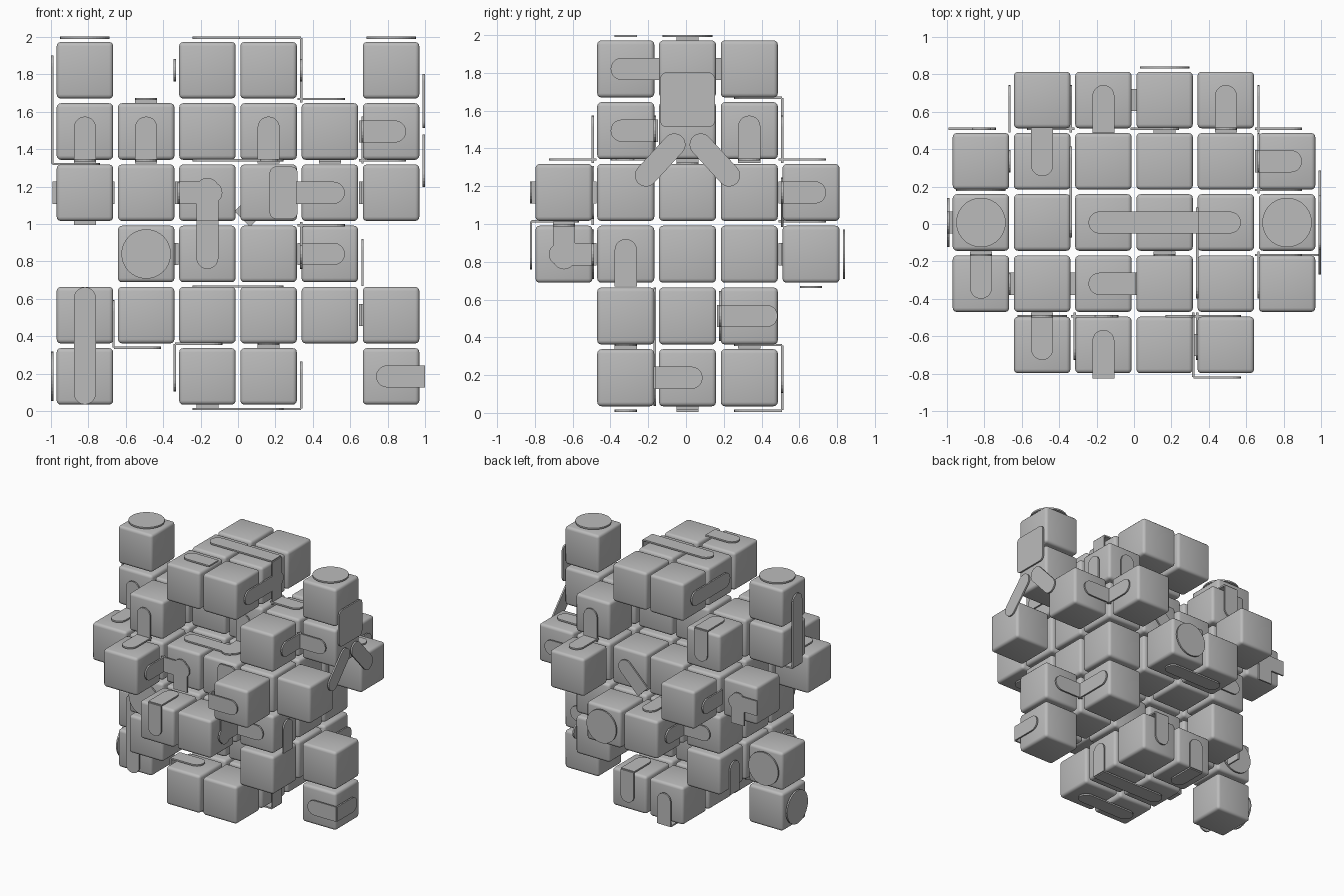
import bpy, bmesh, math
from mathutils import Vector, Matrix

if "Cube" in bpy.data.objects:
    bpy.data.objects.remove(bpy.data.objects["Cube"])

PITCH, HALF = 0.327, 0.151
LIFT, THICK = 0.168, 0.012      # link plates float just off the block faces
X, Y, Z = Vector((1, 0, 0)), Vector((0, 1, 0)), Vector((0, 0, 1))
AXES = {"x": X, "y": Y, "z": Z}

grey = bpy.data.materials.new("plain_grey")
grey.use_nodes = True
grey.diffuse_color = (0.5, 0.5, 0.5, 1)
grey.node_tree.nodes["Principled BSDF"].inputs["Base Color"].default_value = (0.5, 0.5, 0.5, 1)


def axis(text):
    return AXES[text[1]] * (-1 if text[0] == "-" else 1)


def centre(cell):
    i, j, k = (int(c) for c in cell)
    return Vector(((i - 2.5) * PITCH, (j - 2) * PITCH + 0.008, 0.186 + k * PITCH))


def add(name, mesh):
    ob = bpy.data.objects.new(name, mesh)
    bpy.context.collection.objects.link(ob)
    return ob


def to_mesh(bm, name):
    bmesh.ops.recalc_face_normals(bm, faces=bm.faces)
    mesh = bpy.data.meshes.new(name)
    bm.to_mesh(mesh)
    bm.free()
    mesh.materials.append(grey)
    return mesh


# Rounded block shared by every cell
bm = bmesh.new()
bmesh.ops.create_cube(bm, size=2 * HALF)
bmesh.ops.bevel(bm, geom=bm.edges[:], offset=0.022, segments=3, profile=0.5, affect="EDGES")
for f in bm.faces:
    f.smooth = True
block_mesh = to_mesh(bm, "block")
block_mesh.set_sharp_from_angle(angle=math.radians(35))

# Layers, front row to back row
CAP = ["......", "..XX..", "X.XX.X", "..XX..", "......"]
NECK = ["......", ".X..X.", "XXXXXX", ".X..X.", "......"]
LOWER = ["..XX..", ".XXXX.", ".XXXX.", ".XXXX.", "..XX.."]
UPPER = [".X..X.", "XXXXXX", ".XXXX.", "XXXXXX", ".X..X."]
for k, layer in enumerate([CAP, NECK, LOWER, UPPER, NECK, CAP]):
    for j, row in enumerate(layer):
        for i, mark in enumerate(row):
            if mark == "X":
                add("block", block_mesh).location = centre((i, j, k))


def prism(name, points, normal):
    """Thin plate from an outline lying in the plane across normal."""
    bm = bmesh.new()
    face = bm.faces.new([bm.verts.new(p) for p in points])
    out = bmesh.ops.extrude_face_region(bm, geom=[face])["geom"]
    bmesh.ops.translate(bm, vec=normal * THICK, verts=[v for v in out if isinstance(v, bmesh.types.BMVert)])
    add(name, to_mesh(bm, name))


def strip(name, cell, normal, a, b, round_a=True, round_b=False, width=0.118):
    """Plate on a block face from a to b, each end round or square."""
    base = centre(cell) + normal * LIFT
    along = (b - a).normalized()
    side = normal.cross(along)
    r = width / 2

    def end(p, sign, rounded):
        if not rounded:
            return [base + p - side * sign * r, base + p + side * sign * r]
        angles = [math.pi * (s / 10 - 0.5) for s in range(11)]
        return [base + p + along * sign * r * (math.cos(t) - 1) + side * sign * r * math.sin(t) for t in angles]

    prism(name, end(b, 1, round_b) + end(a, -1, round_a), normal)


def links(name, *spots, start=-0.08, rounded=True):
    """Each spot gives a cell, the face it lies on and the edge it runs to."""
    for spot in spots:
        cell, face, run = spot.split()
        d = axis(run)
        strip(name, cell, axis(face), d * start, d * 0.172, rounded)


# Links that start mid face, named by the face they lie on
links("top_link", "225 +z +x", "424 +z -x", "013 +z +y", "103 +z +y", "134 +z +y", "443 +z -y",
      "215 +z +x", "202 +z -y", "213 +z +x", "313 +z -x", "313 +z +y", "533 +z -x",
      "210 +z -x", "330 +z +y", "242 +z -y")
links("front_link", "024 -y -z", "114 -y -z", "202 -y +z", "213 -y -x", "213 -y -z", "324 -y -z",
      "403 -y -x", "412 -y -x", "524 -y -x", "520 -y +x")
links("back_link", "134 +y +z", "434 +y -z", "533 +y -x", "521 +y -x", "033 +y -x", "033 +y -z",
      "330 +y +z", "230 +y -z", "132 +y +x")
links("left_link", "103 +x +y", "302 +x +y", "302 +x +z", "412 +x -z", "315 +x +y", "325 +x -y",
      "414 +x +y", "434 +x -z", "443 +x -y", "520 +x -y", "320 +x -z")
links("right_link", "025 -x -z", "210 -x +z", "111 -x -z", "235 -x -y", "225 -x +y", "143 -x -y",
      "131 -x -z", "242 -x -y")
links("under_link", "024 -z -x", "403 -z -x", "220 -z +x", "230 -z +y", "210 -z +x", "310 -z -x",
      "342 -z -x", "242 -z +x", "111 -z -x")

# Links that cross the whole face, then long ones with a round end at the far edge
links("crossing_link", "325 +z +x", "325 +x -z", "403 -x +y", "024 -x -z", "320 -z +x",
      start=-0.172, rounded=False)
links("long_link", "431 +x -y", "021 -y -z", "020 -y +z", start=-0.15)

# Diagonal links on the left side and the back
for s in (-1, 1):
    strip("diagonal_link", "524", X, Y * s * 0.03 - Z * 0.03, Y * s * 0.26 - Z * 0.28, True, True)
strip("diagonal_link", "333", Y, X * 0.06 + Z * 0.06, -X * 0.14 - Z * 0.14)

# Round caps
for spot in ["025 +z", "525 +z", "112 -y", "342 +y", "021 +y", "020 -x"]:
    cell, face = spot.split()
    n = axis(face)
    u = n.orthogonal().normalized()
    base = centre(cell) + n * LIFT
    ring = [base + Matrix.Rotation(math.tau * s / 40, 3, n) @ u * 0.132 for s in range(40)]
    prism("round_cap", ring, n)


def square_plate(cell, normal, shift, w, h, r=0.035):
    """Rounded rectangle, w across and h up."""
    u = Z.cross(normal)
    base = centre(cell) + normal * LIFT + shift
    pts = []
    for q, (sx, sz) in enumerate([(1, 1), (-1, 1), (-1, -1), (1, -1)]):
        for s in range(6):
            t = math.pi / 2 * (q + s / 5)
            pts.append(base + u * (sx * (w / 2 - r) + r * math.cos(t)) + Z * (sz * (h / 2 - r) + r * math.sin(t)))
    prism("square_plate", pts, normal)


# Square plates on the left side and the front
square_plate("525", X, -Z * PITCH / 2, 0.29, 0.29)
square_plate("313", -Y, X * 0.08, 0.15, 0.28)
